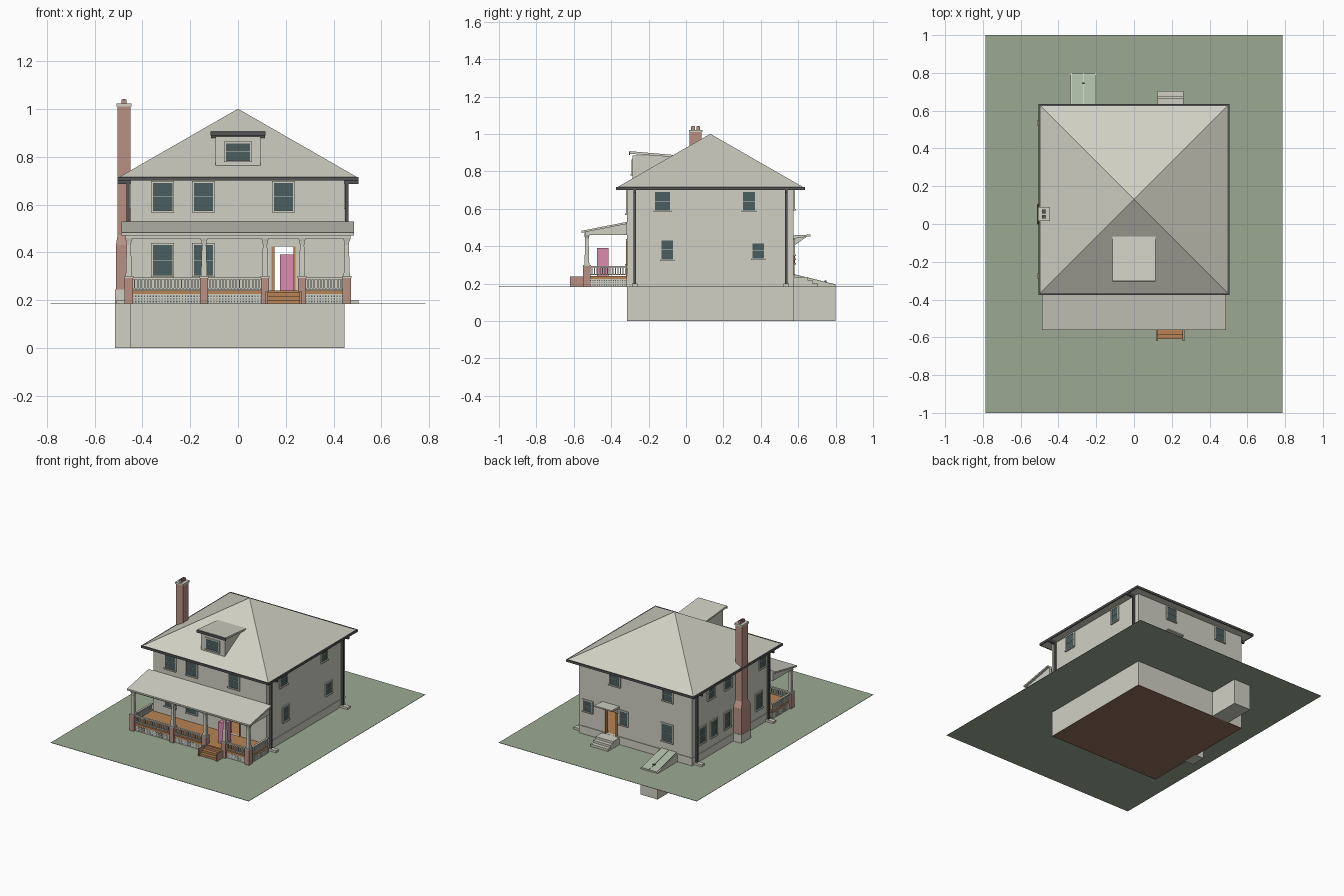
import bpy, bmesh
from mathutils import Vector

cube = bpy.data.objects.get("Cube")
if cube:
    bpy.data.objects.remove(cube, do_unlink=True)


def material(name, r, g, b):
    m = bpy.data.materials.new(name)
    m.use_nodes = True
    m.diffuse_color = (r, g, b, 1)
    m.node_tree.nodes["Principled BSDF"].inputs["Base Color"].default_value = (r, g, b, 1)
    return m


PLASTER = material("warm_grey_plaster", .63, .63, .55)
GRASS = material("grass_green", .33, .40, .29)
GLASS = material("dark_glass", .07, .11, .11)
BRICK = material("red_brick", .48, .28, .23)
WOOD = material("brown_wood", .48, .23, .09)
PINK = material("pink", .72, .26, .42)
DARK = material("dark_metal", .09, .09, .09)
EARTH = material("cellar_brown", .28, .16, .11)
HATCH = material("pale_green_paint", .42, .50, .38)


def finish(name, mat, bm):
    bmesh.ops.recalc_face_normals(bm, faces=bm.faces)
    me = bpy.data.meshes.new(name)
    bm.to_mesh(me)
    bm.free()
    me.materials.append(mat)
    ob = bpy.data.objects.new(name, me)
    bpy.context.collection.objects.link(ob)
    return ob


def boxes(name, mat, *spans):
    """One mesh from boxes given as (x, x, y, y, z, z)."""
    bm = bmesh.new()
    for x0, x1, y0, y1, z0, z1 in spans:
        vs = bmesh.ops.create_cube(bm, size=1)["verts"]
        for v in vs:
            c = v.co
            v.co = Vector((x1 if c.x > 0 else x0, y1 if c.y > 0 else y0, z1 if c.z > 0 else z0))
    return finish(name, mat, bm)


def prism(name, mat, x0, x1, profile):
    """Side profile in y and z, extruded along x."""
    bm = bmesh.new()
    face = bm.faces.new([bm.verts.new((x0, y, z)) for y, z in profile])
    ext = bmesh.ops.extrude_face_region(bm, geom=[face])["geom"]
    for v in ext:
        if isinstance(v, bmesh.types.BMVert):
            v.co.x = x1
    return finish(name, mat, bm)


def tower(name, mat, cx, cy, rings):
    """Stacked rectangles (half x, half y, z) joined into a solid."""
    bm = bmesh.new()
    loops = [[bm.verts.new((cx + sx * hx, cy + sy * hy, z))
              for sx, sy in ((-1, -1), (1, -1), (1, 1), (-1, 1))] for hx, hy, z in rings]
    bm.faces.new(loops[0])
    bm.faces.new(loops[-1])
    for a, b in zip(loops, loops[1:]):
        for i in range(4):
            j = (i + 1) % 4
            bm.faces.new((a[i], a[j], b[j], b[i]))
    return finish(name, mat, bm)


# House limits
W, E, S, N = -.45, .445, -.315, .575
GROUND, FLOOR, EAVE = .185, .235, .705
T = .02

# Ground and cellar
boxes("lawn", GRASS, (-.785, .785, -1, 1, GROUND - .002, GROUND))
boxes("cellar", PLASTER, (W, E, S, N, .002, GROUND), (-.335, -.2, N, .8, 0, GROUND))
boxes("cellar_base", EARTH, (W, E, S, N, 0, .002))
boxes("ground_floor", WOOD, (W + T, E - T, S + T, N - T, GROUND, FLOOR))

# Walls with a front and a back doorway in line
DL, DR, DT = .14, .24, .425
for name, y in (("front_wall", S), ("back_wall", N - T)):
    boxes(name, PLASTER, (W, DL, y, y + T, GROUND, EAVE), (DR, E, y, y + T, GROUND, EAVE),
          (DL, DR, y, y + T, DT, EAVE), (DL, DR, y, y + T, GROUND, FLOOR))
    boxes(name + "_door_frame", WOOD, (DL, DL + .012, y - .005, y + T + .005, FLOOR, DT),
          (DR - .008, DR, y - .005, y + T + .005, FLOOR, DT))
boxes("side_walls", PLASTER, (W, W + T, S + T, N - T, GROUND, EAVE), (E - T, E, S + T, N - T, GROUND, EAVE))
boxes("base_ledge", PLASTER, (W - .005, W, S, N, FLOOR, FLOOR + .008), (E, E + .005, S, N, FLOOR, FLOOR + .008),
      (W, DL, N, N + .005, FLOOR, FLOOR + .008), (DR, E, N, N + .005, FLOOR, FLOOR + .008))


# Sash windows
def on_wall(side, u0, u1, z0, z1, out, wall=None):
    if side in "SN":
        y = wall if wall is not None else (S if side == "S" else N)
        return (u0, u1, y - out if side == "S" else y, y if side == "S" else y + out, z0, z1)
    return (W - out if side == "W" else E, W if side == "W" else E + out, u0, u1, z0, z1)


def window(name, side, u, z0, z1, w=.08, wall=None):
    a, b, f = u - w / 2, u + w / 2, .008
    mid = (z0 + z1) / 2
    boxes(name + "_glass", GLASS, on_wall(side, a, b, z0, z1, .004, wall))
    boxes(name + "_frame", PLASTER,
          on_wall(side, a - f, a, z0, z1, .007, wall), on_wall(side, b, b + f, z0, z1, .007, wall),
          on_wall(side, a - f, b + f, z1, z1 + f, .007, wall),
          on_wall(side, a - f, b + f, z0 - f, z0, .012, wall),
          on_wall(side, a, b, mid - .001, mid + .001, .006, wall))


for u in (-.315, -.145, .19):
    window("front_upper_window", "S", u, .575, .69)
for u in (-.315, -.145):
    window("front_lower_window", "S", u, .305, .43)
window("left_upper_front_window", "E", -.125, .59, .69)
window("left_upper_back_window", "E", .337, .59, .69, .062)
window("left_lower_front_window", "E", -.1, .33, .43, .062)
window("left_lower_back_window", "E", .387, .335, .415, .062)
for u in (.36, .17, -.22):
    window("right_upper_window", "W", u, .59, .69, .07)
for u in (.46, .33, .18, -.18):
    window("right_lower_window", "W", u, .31, .42, .065)
for u in (-.26, .16):
    window("back_upper_window", "N", u, .6, .69, .075)
for u, low, w in ((.375, .355, .07), (.09, .335, .06), (-.255, .31, .085)):
    window("back_lower_window", "N", u, low, .43, w)

# Hipped roof, soffit and gutters
RX, RS, RN = .505, -.375, .635
tower("hip_roof", PLASTER, 0, .13, [(RX - .004, .501, .713), (.001, .001, 1.0)])
boxes("soffit", PLASTER, (-RX + .01, RX - .01, RS + .01, RN - .01, .7, .713))
boxes("gutters", DARK, (-RX, RX, RS, RS + .01, .7, .716), (-RX, RX, RN - .01, RN, .7, .716),
      (-RX, -RX + .01, RS, RN, .7, .716), (RX - .01, RX, RS, RN, .7, .716))
for side, x in ((1, E), (-1, W)):
    for y in (-.275, .535):
        xs = sorted((x + side * .003, x + side * .017))
        elbow = sorted((x, side * RX))
        foot = sorted((x, x + side * .06))
        boxes("downspout", DARK, (*xs, y - .007, y + .007, GROUND + .015, .69), (*elbow, y - .007, y + .007, .685, .7))
        boxes("splash_block", PLASTER, (*foot, y - .015, y + .015, GROUND, GROUND + .015))

# Dormer
boxes("dormer", PLASTER, (-.095, .095, -.285, -.06, .76, .885))
window("dormer_window", "S", 0, .785, .855, .1, wall=-.285)
prism("dormer_roof", PLASTER, -.113, .113, [(-.3, .894), (-.05, .875), (-.05, .886), (-.3, .908)])
boxes("dormer_fascia", DARK, (-.115, .115, -.305, -.3, .888, .906))

# Chimney
CX, CY = -.477, .052
tower("chimney_footing", PLASTER, -.479, CY, [(.035, .055, 0), (.035, .055, .245)])
tower("chimney", BRICK, CX, CY, [(.034, .052, .245), (.034, .052, .43), (.027, .032, .47), (.027, .032, 1.01)])
tower("chimney_cap", PLASTER, CX, CY, [(.032, .037, 1.01), (.032, .037, 1.022)])
for dy in (-.014, .014):
    tower("chimney_pot", BRICK, CX, CY + dy, [(.01, .01, 1.02), (.01, .01, 1.04)])
    tower("flue_opening", DARK, CX, CY + dy, [(.007, .007, 1.038), (.007, .007, 1.042)])

# Porch deck, roof and beams
PX, PF = .46, -.53
boxes("porch_floor", WOOD, (-PX, PX, PF - .01, S, .225, .24))
prism("porch_roof", PLASTER, -.488, .486, [(-.56, .471), (S, .519), (S, .53), (-.56, .482)])
for x in (-PX, PX):
    prism("porch_gable", PLASTER, x - .01, x + .01, [(-.54, .46), (S, .46), (S, .52), (-.54, .475)])
boxes("porch_beam", PLASTER, (-PX, PX, PF - .012, PF + .012, .458, .474))

# Brick piers and flared posts
for x in (-.457, -.142, .113, .268, .455):
    tower("porch_pier", BRICK, x, PF, [(.017, .02, GROUND), (.017, .02, .293)])
    tower("pier_cap", PLASTER, x, PF, [(.019, .022, .293), (.019, .022, .3)])
    tower("porch_post", PLASTER, x, PF, [(.013, .013, .3), (.009, .009, .43), (.011, .011, .447), (.018, .014, .46)])


# Railings and lattice skirts along x or along y
def run(axis, at, a, b, half, z0, z1):
    return (a, b, at - half, at + half, z0, z1) if axis == "x" else (at - half, at + half, a, b, z0, z1)


def bars(a, b, step):
    n = max(1, round((b - a) / step))
    return [a + (b - a) * (i + .5) / n for i in range(n)]


def railing(axis, at, a, b):
    boxes("railing", PLASTER, run(axis, at, a, b, .007, .286, .294), run(axis, at, a, b, .005, .245, .251),
          *[run(axis, at, u - .003, u + .003, .003, .251, .286) for u in bars(a, b, .014)])


def skirt(axis, at, a, b):
    boxes("skirt_backing", GLASS, run(axis, at, a, b, .002, GROUND, .225))
    boxes("skirt_lattice", PLASTER,
          *[run(axis, at, u - .0035, u + .0035, .004, GROUND, .225) for u in bars(a, b, .012)],
          *[run(axis, at, a, b, .004, z - .003, z + .003) for z in (.188, .199, .21, .222)])


for a, b in ((-.44, -.159), (-.125, .096), (.285, .438)):
    railing("x", PF, a, b)
    skirt("x", PF, a, b)
for x in (-PX, PX):
    railing("y", x, PF + .02, S)
    skirt("y", x, PF + .02, S)

# Front steps with brick cheeks
boxes("front_steps", WOOD, *[(.125, .258, -.61 + i * .025, PF, GROUND, GROUND + .016 * (i + 1)) for i in range(3)])
boxes("step_cheeks", BRICK, (.116, .125, -.62, PF, GROUND, .237), (.258, .267, -.62, PF, GROUND, .237))

# Pink box standing on the porch
boxes("porch_box", PINK, (.175, .235, -.475, -.415, .24, .39))

# Back steps and door canopy
boxes("back_steps", PLASTER, *[(.125, .262, N, .705 - i * .028, GROUND, GROUND + .0165 * (i + 1)) for i in range(3)])
prism("door_canopy", PLASTER, .125, .262, [(N, .44), (.665, .453), (.665, .462), (N, .458)])
for x in (.135, .245):
    prism("canopy_bracket", PLASTER, x, x + .008, [(N, .4), (N, .45), (.645, .45)])

# Sloping cellar hatch
prism("hatch_kerb", PLASTER, -.335, -.2, [(N, GROUND), (.8, GROUND), (.8, .19), (N, .245)])
for a, b in ((-.328, -.269), (-.266, -.207)):
    prism("hatch_door", HATCH, a, b, [(N, .245), (.8, .19), (.8, .196), (N, .251)])
boxes("hatch_handle", DARK, (-.275, -.26, .74, .75, .2, .216))
